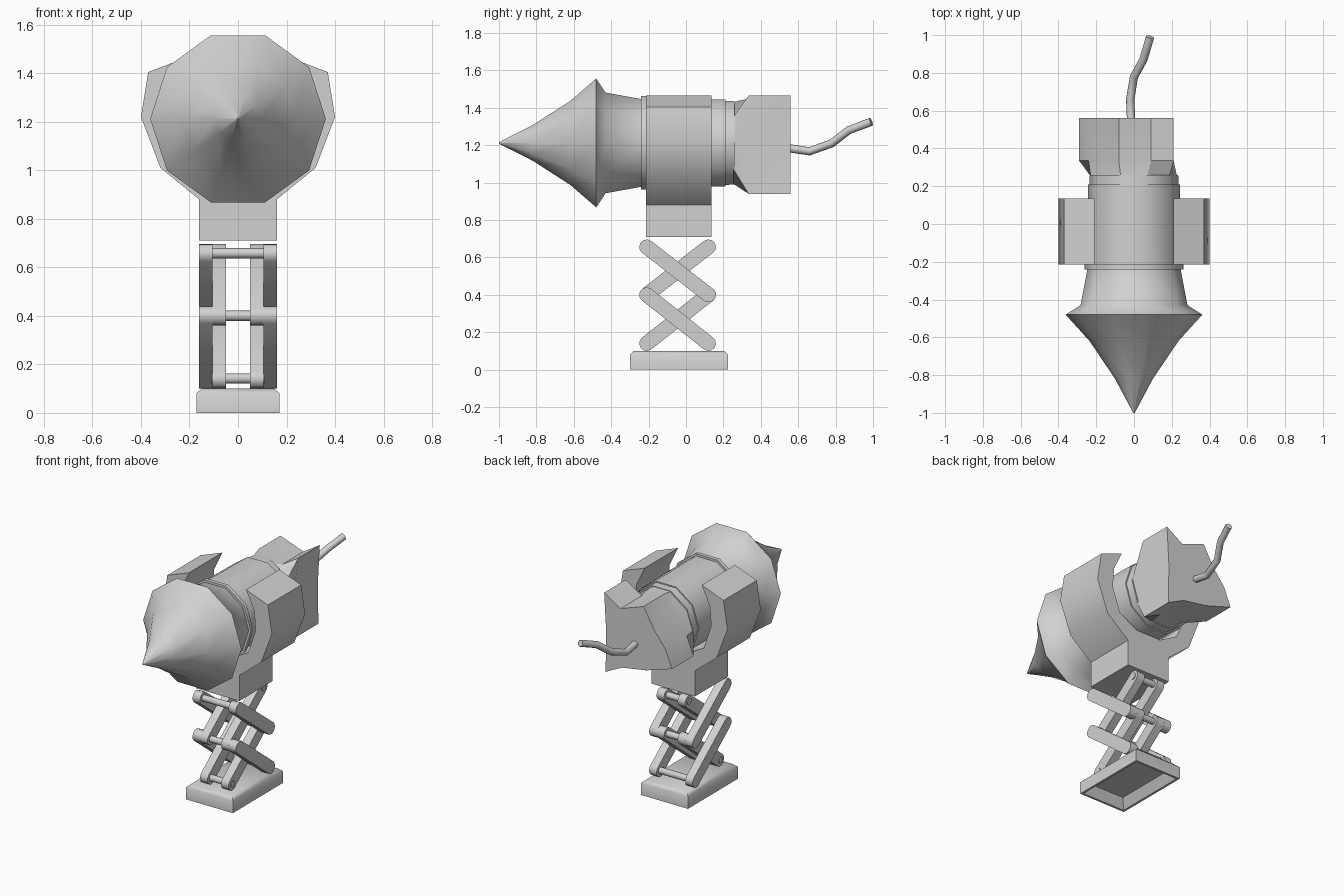
import bpy, bmesh
from math import sin, cos, pi, atan2, radians

cube = bpy.data.objects.get("Cube")
if cube:
    bpy.data.objects.remove(cube, do_unlink=True)

grey = bpy.data.materials.new("light_grey")
grey.use_nodes = True
colour = (0.64, 0.64, 0.64, 1)
grey.diffuse_color = colour
grey.node_tree.nodes["Principled BSDF"].inputs["Base Color"].default_value = colour

AXIS_Z = 1.212  # height of the drill axis


def loft(name, rings, smooth=40):
    """Skin a list of equal-length point rings and cap both ends."""
    bm = bmesh.new()
    loops = [[bm.verts.new(p) for p in ring] for ring in rings]
    count = len(loops[0])
    for a, b in zip(loops, loops[1:]):
        for i in range(count):
            j = (i + 1) % count
            bm.faces.new((a[i], a[j], b[j], b[i]))
    bm.faces.new(loops[0])
    bm.faces.new(loops[-1])
    bmesh.ops.recalc_face_normals(bm, faces=bm.faces)
    mesh = bpy.data.meshes.new(name)
    bm.to_mesh(mesh)
    bm.free()
    mesh.materials.append(grey)
    obj = bpy.data.objects.new(name, mesh)
    bpy.context.collection.objects.link(obj)
    bpy.ops.object.select_all(action="DESELECT")
    obj.select_set(True)
    bpy.context.view_layer.objects.active = obj
    bpy.ops.object.shade_smooth_by_angle(angle=radians(smooth))
    return obj


def circle(y, r, sides=10):
    """Ring of points about the drill axis."""
    turn = [2 * pi * i / sides for i in range(sides)]
    return [(r * cos(a), y, AXIS_Z + r * sin(a)) for a in turn]


def lathe(name, profile, smooth=40):
    """Turn (y, radius) pairs about the drill axis."""
    return loft(name, [circle(y, r) for y, r in profile], smooth)


def rod(name, y, z, half, radius):
    """Cross pin along x."""
    turn = [2 * pi * i / 12 for i in range(12)]
    return loft(name, [[(x, y + radius * cos(a), z + radius * sin(a)) for a in turn]
                       for x in (-half, half)])


def arm(name, start, end, x0, x1, radius=0.04):
    """Flat bar with round ends lying in the yz plane."""
    base = atan2(end[1] - start[1], end[0] - start[0])
    outline = []
    for (y, z), offset in ((end, -pi / 2), (start, pi / 2)):
        for k in range(7):
            a = base + offset + pi * k / 6
            outline.append((y + radius * cos(a), z + radius * sin(a)))
    return loft(name, [[(x, y, z) for y, z in outline] for x in (x0, x1)])


# Drill bit, with its flared rim and neck
lathe("drill_bit", [(-1, 0.004), (-0.82, 0.1), (-0.62, 0.235), (-0.48, 0.362),
                    (-0.43, 0.283), (-0.23, 0.245)], 55)

# Motor body with a front collar and a rear step
lathe("front_collar", [(-0.24, 0.263), (-0.215, 0.263)])
lathe("motor_body", [(-0.22, 0.248), (0.21, 0.244), (0.21, 0.236), (0.26, 0.234)])

# Cradle: half profile mirrored, then extruded along y
half = [(0.16, 0.71), (0.16, 0.88), (0.32, 1.01), (0.4, 1.22), (0.37, 1.405),
        (0.21, 1.465), (0.27, 1.34), (0.28, 1.21), (0.225, 1.05), (0.09, 0.975)]
section = half + [(-x, z) for x, z in reversed(half)]
loft("cradle", [[(x, y, z) for x, z in section] for y in (-0.215, 0.135)], 35)

# Rear housing: ten-sided neck opening out to an uneven star
star = [(0.195, 1.2), (0.21, 1.465), (0.09, 1.39), (-0.08, 1.45), (-0.16, 1.31),
        (-0.24, 1.21), (-0.29, 1.09), (-0.1, 1.03), (0.08, 1.0), (0.2, 0.94)]
loft("rear_housing", [circle(0.25, 0.228)]
     + [[(x, y, z) for x, z in star] for y in (0.335, 0.56)], 30)

# Power cable
curve = bpy.data.curves.new("cable", "CURVE")
curve.dimensions = "3D"
curve.bevel_depth = 0.022
curve.bevel_resolution = 2
curve.use_fill_caps = True
path = [(-0.015, 0.54, 1.185), (-0.02, 0.66, 1.167), (0, 0.78, 1.21),
        (0.05, 0.87, 1.28), (0.085, 0.99, 1.325)]
spline = curve.splines.new("POLY")
spline.points.add(len(path) - 1)
for point, co in zip(spline.points, path):
    point.co = (*co, 1)
curve.materials.append(grey)
cable = bpy.data.objects.new("cable", curve)
bpy.context.collection.objects.link(cable)

# Scissor lift: two stacked crosses on each side
FRONT, BACK = -0.21, 0.12
for side, sign in (("left", 1), ("right", -1)):
    for level, low, high in (("lower", 0.14, 0.4), ("upper", 0.4, 0.656)):
        arm(f"{side}_{level}_outer_arm", (FRONT, high), (BACK, low),
            sign * 0.105, sign * 0.16)
        arm(f"{side}_{level}_inner_arm", (FRONT, low), (BACK, high),
            sign * 0.05, sign * 0.105)
for z in (0.142, 0.4, 0.658):
    for label, y in (("front", FRONT), ("back", BACK)):
        rod(f"{label}_pin", y, z, 0.11, 0.021)


# Base plate, chamfered on top and hollow underneath
def base_ring(inset, z):
    x, y0, y1 = 0.172 - inset, -0.3 + inset, 0.225 - inset
    return [(-x, y0, z), (x, y0, z), (x, y1, z), (-x, y1, z)]


loft("base_plate", [base_ring(0.05, 0.06), base_ring(0.015, 0), base_ring(0, 0),
                    base_ring(0, 0.08), base_ring(0.022, 0.1)], 50)
